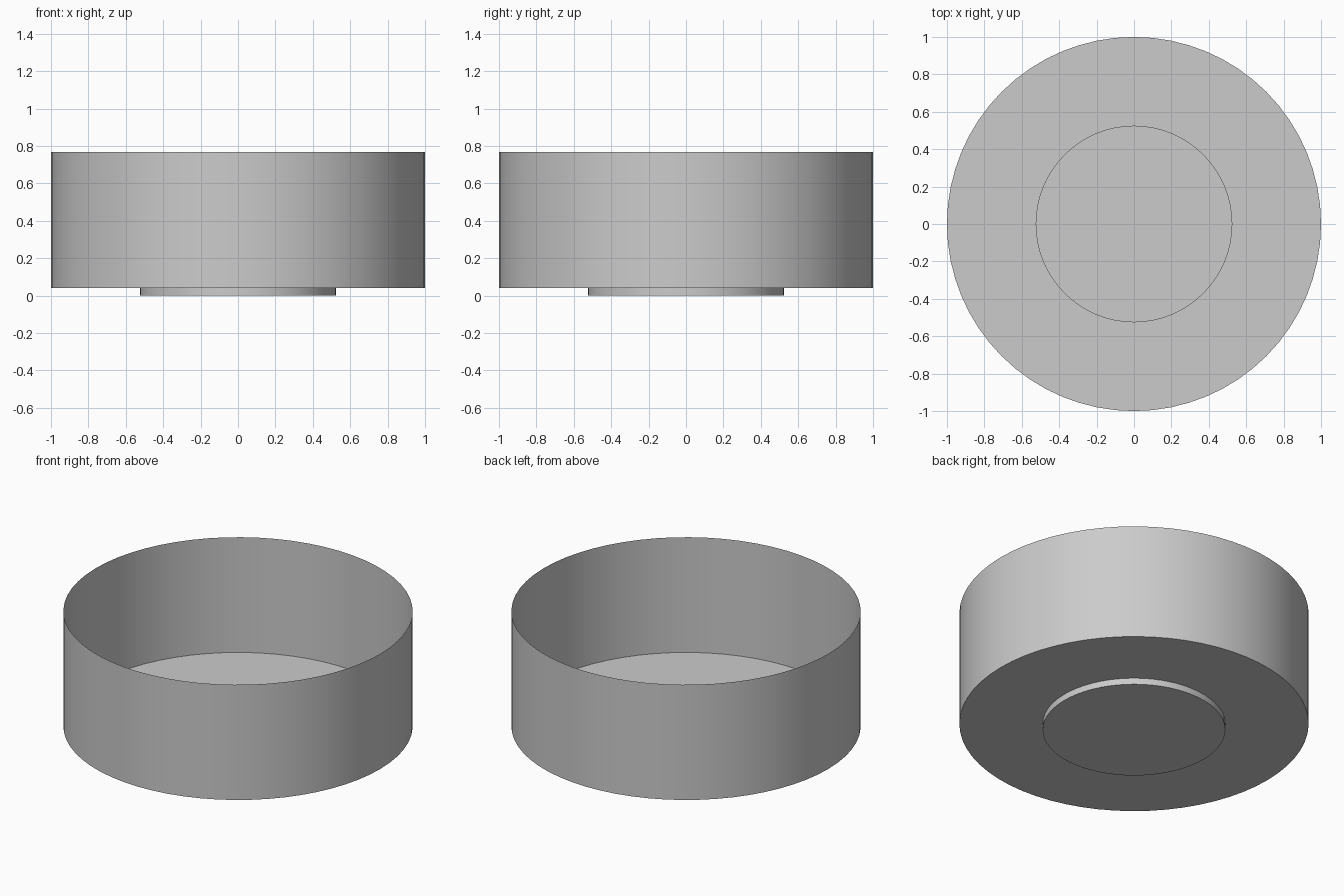
import bpy, bmesh, math

if "Cube" in bpy.data.objects:
    bpy.data.objects.remove(bpy.data.objects["Cube"])

SEGMENTS = 64


def lathe(name, profile):
    """Revolve an (r, z) profile around the z axis as a thin sheet."""
    bm = bmesh.new()
    rings = []
    for r, z in profile:
        rings.append([bm.verts.new((r * math.cos(2 * math.pi * i / SEGMENTS),
                                    r * math.sin(2 * math.pi * i / SEGMENTS), z))
                      for i in range(SEGMENTS)])
    # Closed underside
    bm.faces.new(rings[0][::-1])
    for low, high in zip(rings, rings[1:]):
        for i in range(SEGMENTS):
            j = (i + 1) % SEGMENTS
            bm.faces.new((low[i], low[j], high[j], high[i]))
    mesh = bpy.data.meshes.new(name)
    bm.to_mesh(mesh)
    bm.free()
    obj = bpy.data.objects.new(name, mesh)
    bpy.context.collection.objects.link(obj)
    bpy.context.view_layer.objects.active = obj
    obj.select_set(True)
    bpy.ops.object.shade_smooth_by_angle(angle=math.radians(30))
    return obj


# Thin-walled dish: foot disc, foot wall, floor ring, outer wall with open top
lathe("open_dish", [(0.523, 0.0), (0.523, 0.04), (1.0, 0.04), (1.0, 0.768)])
